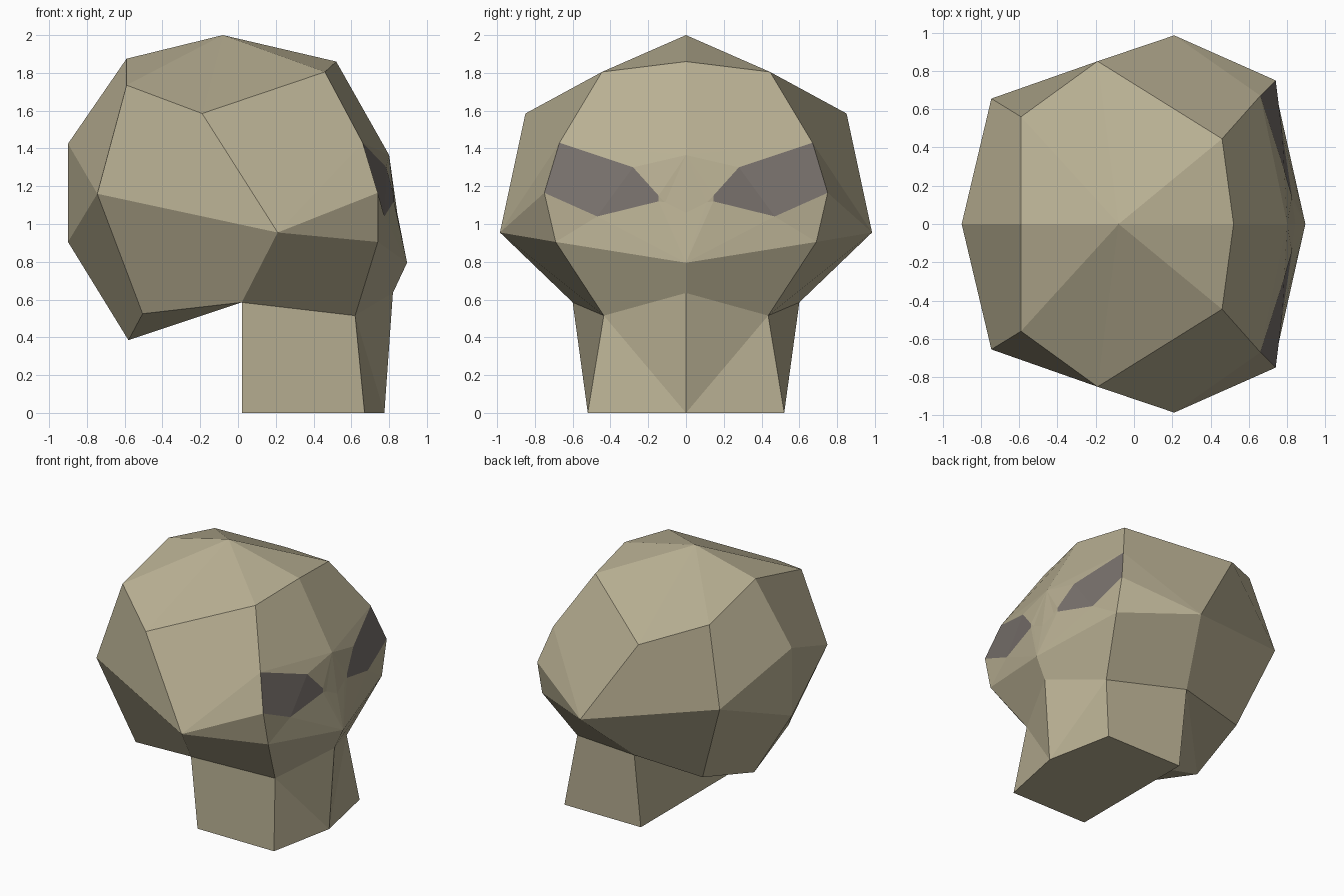
import bpy, bmesh
from mathutils import Vector

if "Cube" in bpy.data.objects:
    bpy.data.objects.remove(bpy.data.objects["Cube"])


def material(name, rgb):
    m = bpy.data.materials.new(name)
    m.diffuse_color = (*rgb, 1)
    m.use_nodes = True
    m.node_tree.nodes["Principled BSDF"].inputs["Base Color"].default_value = m.diffuse_color
    return m


bone = material("bone", (0.48, 0.43, 0.29))
socket = material("dark socket", (0.19, 0.167, 0.152))

# corner points of the left half (y >= 0); the other half is mirrored
skull = dict(
    top=(-.08, 0, 2), crown=(-.59, 0, 1.875), crown_s=(-.59, .56, 1.735),
    back_hi=(-.9, 0, 1.425), back_lo=(-.9, 0, .905), back_s=(-.745, .655, 1.16),
    temple=(-.19, .85, 1.585), ear=(.21, .985, .955),
    fore=(.52, 0, 1.86), fore_s=(.46, .445, 1.805),
    base=(-.58, 0, .385), base_s=(-.505, .52, .525),
    nape=(.02, .6, .585), nape_m=(.02, 0, .585))
face = dict(
    brow=(.66, .67, 1.43), bridge=(.8, 0, 1.365),
    eye_out=(.74, .75, 1.165), eye_top=(.785, .28, 1.3), eye_in=(.825, .145, 1.15),
    eye_in_lo=(.825, .145, 1.12), eye_low=(.775, .47, 1.04),
    nostril=(.828, .11, 1.115), ridge=(.843, 0, 1.06), tip=(.895, 0, .795),
    cheek=(.74, .69, .905), jaw=(.62, .435, .515), chin=(.82, 0, .635))
neck = dict(neck_f=(.775, 0, 0), neck_s=(.67, .52, 0),
            neck_b=(.02, .52, 0), neck_m=(.02, 0, 0))
P = {**skull, **face, **neck}


def shell(name, mat, faces, centre=(0, 0, 1.1)):
    """Flat-faced half shell facing away from centre, mirrored across y."""
    bm = bmesh.new()
    verts = {}
    for line in faces.strip().splitlines():
        keys = line.split()
        for k in keys:
            if k not in verts:
                verts[k] = bm.verts.new(P[k])
        f = bm.faces.new([verts[k] for k in keys])
        f.normal_update()
        if f.normal.dot(f.calc_center_median() - Vector(centre)) < 0:
            f.normal_flip()
    me = bpy.data.meshes.new(name)
    bm.to_mesh(me)
    bm.free()
    me.materials.append(mat)
    ob = bpy.data.objects.new(name, me)
    bpy.context.collection.objects.link(ob)
    mod = ob.modifiers.new("mirror", 'MIRROR')
    mod.use_axis = (False, True, False)
    mod.use_clip = True
    return ob


# braincase
shell("cranium", bone, """
top crown crown_s
top crown_s temple
top temple fore_s
top fore_s fore
back_s crown_s temple ear
crown crown_s back_s back_hi
back_hi back_s back_lo
back_lo back_s base_s base
back_s ear nape base_s
temple fore_s brow ear
ear brow eye_out
ear eye_out cheek
base base_s nape
base nape nape_m""")

# forehead, brow and cheeks
shell("face", bone, """
fore fore_s brow bridge
bridge brow eye_top
bridge eye_top eye_in
bridge eye_in nostril
nostril eye_in eye_in_lo
nostril eye_in_lo tip
eye_in_lo eye_low tip
eye_low cheek tip
eye_low eye_out cheek""")

# nose
shell("nose", bone, """
bridge nostril ridge
nostril ridge tip""", (.5, 0, 1))

# eye sockets
shell("eye_sockets", socket, """
brow eye_top eye_low eye_out
eye_top eye_in eye_in_lo eye_low""")

# upper jaw
shell("jaw", bone, """
ear cheek jaw nape
cheek tip chin jaw""")

# block under the jaw
shell("neck", bone, """
nape jaw neck_s neck_b
jaw chin neck_f
jaw neck_f neck_s
neck_f neck_s neck_b neck_m
nape neck_b neck_m nape_m""", (.35, 0, .25))
